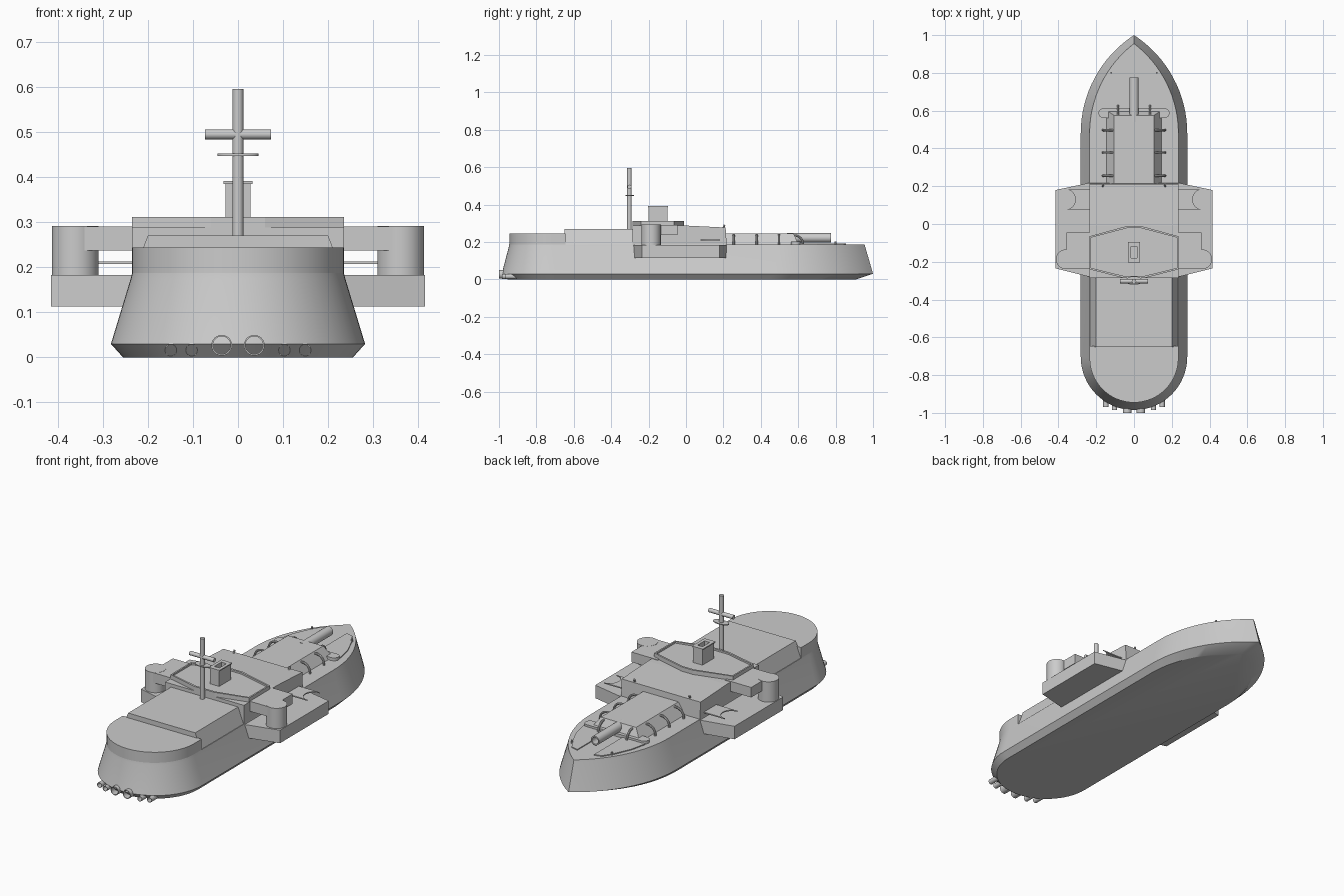
import bpy, bmesh, math
from mathutils import Vector, Matrix

if "Cube" in bpy.data.objects:
    bpy.data.objects.remove(bpy.data.objects["Cube"])


def finish(name, bm, smooth=False):
    bmesh.ops.recalc_face_normals(bm, faces=bm.faces)
    me = bpy.data.meshes.new(name)
    bm.to_mesh(me)
    bm.free()
    ob = bpy.data.objects.new(name, me)
    bpy.context.collection.objects.link(ob)
    if smooth:
        bpy.ops.object.select_all(action='DESELECT')
        ob.select_set(True)
        bpy.context.view_layer.objects.active = ob
        bpy.ops.object.shade_smooth_by_angle(angle=math.radians(30))
    return ob


def loft(name, rings, smooth=False, closed=False):
    """Skin equal-length rings of 3D points; closed joins the last to the first."""
    bm = bmesh.new()
    vs = [[bm.verts.new(p) for p in r] for r in rings]
    n = len(vs[0])
    pairs = list(zip(vs, vs[1:]))
    if closed:
        pairs.append((vs[-1], vs[0]))
    for a, b in pairs:
        for i in range(n):
            j = (i + 1) % n
            bm.faces.new((a[i], a[j], b[j], b[i]))
    if not closed:
        bm.faces.new(vs[0])
        bm.faces.new(vs[-1])
    return finish(name, bm, smooth)


def at(outline, z, s=1):
    return [(s * x, y, z) for x, y in outline]


def prism(name, outline, z0, z1, s=1, smooth=False):
    return loft(name, [at(outline, z0, s), at(outline, z1, s)], smooth)


def rect(x0, x1, y0, y1):
    return [(x0, y0), (x1, y0), (x1, y1), (x0, y1)]


def circle(r, n=24):
    return [(r * math.cos(2 * math.pi * i / n), r * math.sin(2 * math.pi * i / n)) for i in range(n)]


def rod(name, p, q, r, n=24):
    p, q = Vector(p), Vector(q)
    rot = (q - p).to_track_quat('Z', 'Y')
    return loft(name, [[c + rot @ Vector((x, y, 0)) for x, y in circle(r, n)] for c in (p, q)], True)


def tube(name, p, q, r, inner, depth, n=24):
    """Rod with a blind bore at the q end."""
    p, q = Vector(p), Vector(q)
    d = (q - p).normalized()
    rot = d.to_track_quat('Z', 'Y')
    steps = [(p, r), (q, r), (q, inner), (q - d * depth, inner)]
    return loft(name, [[c + rot @ Vector((x, y, 0)) for x, y in circle(k, n)] for c, k in steps], True)


def hull_outline(w, stern, start, tip):
    """Round stern, straight sides, pointed bow made of two arcs."""
    d = tip - start
    R = (d * d + w * w) / (2 * w)
    a = math.asin(d / R)
    right = [(w - R + R * math.cos(a * i / 16), start + R * math.sin(a * i / 16)) for i in range(16)]
    left = [(-x, y) for x, y in reversed(right)]
    end = [(w * math.cos(t), stern + w + w * math.sin(t))
           for t in [math.pi + math.pi * i / 32 for i in range(33)]]
    return right + [(0, tip)] + left + end


# Hull
deck = hull_outline(0.235, -0.945, 0.48, 0.955)
loft("hull", [at(hull_outline(0.255, -0.955, 0.44, 0.91), 0),
              at(hull_outline(0.282, -0.985, 0.48, 1.0), 0.03),
              at(hull_outline(0.238, -0.947, 0.48, 0.958), 0.175),
              at(deck, 0.187)], True)

# Raised stern and sloped aft casing
stern = [(0.235 * math.cos(t), -0.71 + 0.235 * math.sin(t))
         for t in [math.pi + math.pi * i / 32 for i in range(33)]]
prism("stern_house", stern + [(0.235, -0.645), (-0.235, -0.645)], 0.17, 0.244, smooth=True)
loft("aft_casing", [at(rect(-0.235, 0.235, -0.65, -0.27), 0.18),
                    at(rect(-0.2, 0.2, -0.65, -0.27), 0.27)])

# Main superstructure with a gently falling forward roof
side = [(-0.285, 0.17), (-0.285, 0.288), (-0.01, 0.288), (0.212, 0.277), (0.218, 0.17)]
loft("superstructure", [[(x, y, z) for y, z in side] for x in (-0.235, 0.235)])

# Bridge roof with raised rim
roof = [(-0.235, -0.24), (-0.06, -0.285), (0.06, -0.285), (0.235, -0.24),
        (0.235, -0.065), (0.035, -0.01), (-0.035, -0.01), (-0.235, -0.065)]
inner = [(x * 0.965, -0.15 + (y + 0.15) * 0.92) for x, y in roof]
prism("bridge_roof", roof, 0.285, 0.302)
loft("roof_rim", [at(roof, 0.3), at(roof, 0.311), at(inner, 0.311), at(inner, 0.3)], closed=True)

# Funnel
fo, fi = rect(-0.028, 0.028, -0.2, -0.1), rect(-0.015, 0.015, -0.18, -0.12)
lip = rect(-0.032, 0.032, -0.204, -0.096)
loft("funnel", [at(fo, 0.3), at(fo, 0.385), at(lip, 0.385), at(lip, 0.391), at(fi, 0.391), at(fi, 0.32)])

# Mast, yard and lookout platform
rod("mast", (0, -0.303, 0.265), (0, -0.303, 0.595), 0.012)
rod("mast_yard", (-0.073, -0.303, 0.495), (0.073, -0.303, 0.495), 0.011)
prism("mast_platform", [(x, y * 0.5 - 0.3) for x, y in circle(0.045, 32)], 0.447, 0.452, smooth=True)

# Forward gun casemate
loft("gun_casemate", [at(rect(-0.15, 0.15, 0.2, 0.605), 0.18),
                      at(rect(-0.105, 0.105, 0.2, 0.575), 0.245)])
pad = [(s * (0.162 + 0.026 * math.cos(t)), 0.587 + s * 0.026 * math.sin(t))
       for s in (1, -1) for t in [-math.pi / 2 + math.pi * i / 10 for i in range(11)]]
prism("casemate_footing", pad, 0.18, 0.203, smooth=True)
tube("main_gun", (0, 0.54, 0.222), (0, 0.775, 0.222), 0.025, 0.018, 0.1)


def hoop(name, centre, axis):
    """Arched handle: a thin rod bent over the casemate slope."""
    c, axis = Vector(centre), Vector(axis)
    across = Vector((0, 0, 1)).cross(axis)
    rings = []
    for i in range(11):
        t = math.radians(-10 + 110 * i / 10)
        u = axis * math.cos(t) + Vector((0, 0, 1)) * math.sin(t)
        rings.append([c + u * (0.045 + x) + across * y for x, y in circle(0.006, 8)])
    return loft(name, rings, True)


for s in (1, -1):
    tag = "right" if s > 0 else "left"

    # Side sponson
    sp = [(0.2, -0.285), (0.235, -0.28), (0.415, -0.235), (0.415, 0.18), (0.235, 0.218), (0.2, 0.218)]
    prism("sponson_" + tag, sp, 0.113, 0.183, s)

    # Bridge wing with round turret
    prism("bridge_wing_" + tag, rect(0.2, 0.357, -0.235, -0.045), 0.237, 0.291, s)
    rod("wing_turret_" + tag, (s * 0.361, -0.187, 0.18), (s * 0.361, -0.187, 0.292), 0.052, 32)

    # Forked plate with a concave outer edge
    fork = [(0.36 - 0.05 * math.cos(t), 0.13 + 0.053 * math.sin(t))
            for t in [-math.pi / 2 + math.pi * i / 12 for i in range(13)]]
    prism("fork_plate_" + tag, [(0.22, 0.077)] + fork + [(0.22, 0.183)], 0.207, 0.213, s)

    # Casemate handles
    for i, y in enumerate((0.255, 0.378, 0.497)):
        hoop(f"handle_{tag}_{i}", (s * 0.12, y, 0.192), (s, 0, 0))
    hoop("front_handle_" + tag, (s * 0.085, 0.58, 0.19), (0, 1, 0))

    # Bow deck plate and fittings
    prism("bow_plate_" + tag, [(0.05, 0.61), (0.185, 0.61), (0.165, 0.7), (0.125, 0.79), (0.09, 0.845), (0.05, 0.855)],
          0.18, 0.192, s)
    rod("bow_bollard_" + tag, (s * 0.12, 0.8, 0.18), (s * 0.12, 0.8, 0.203), 0.005, 10)
    rod("roof_post_" + tag, (s * 0.165, 0.197, 0.27), (s * 0.165, 0.207, 0.292), 0.005, 10)

    # Stern pipes
    for i, (x, z, r, y) in enumerate(((0.036, 0.027, 0.023, -1.0),
                                      (0.103, 0.016, 0.014, -0.985), (0.149, 0.016, 0.014, -0.968))):
        tube(f"stern_pipe_{tag}_{i}", (s * x, -0.88, z), (s * x, y, z), r, r * 0.85, 0.06)
